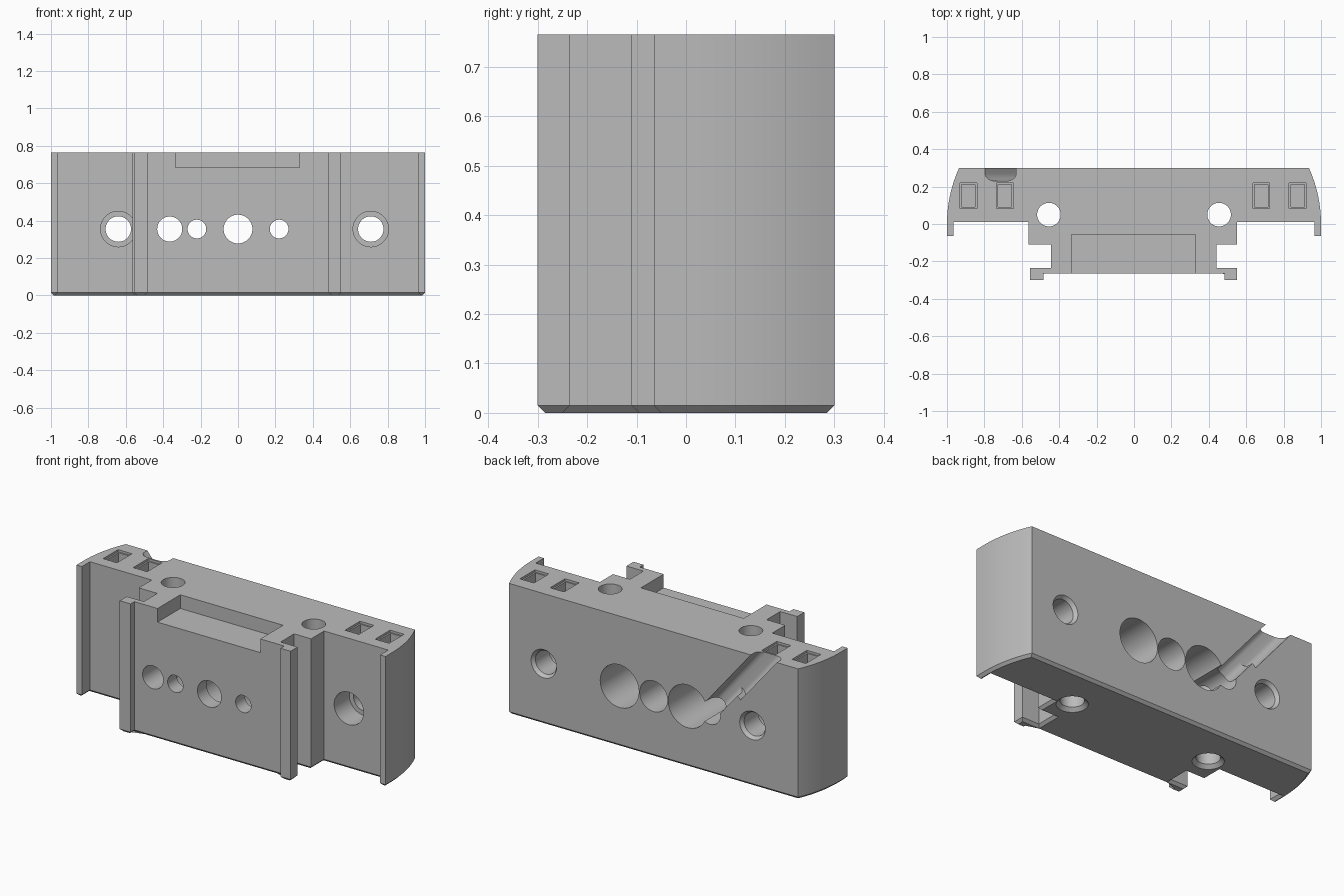
import bpy, bmesh, math
from mathutils import Matrix, Vector

cube = bpy.data.objects.get("Cube")
if cube:
    bpy.data.objects.remove(cube, do_unlink=True)

HEIGHT = 0.765
MID = 0.355

grey = bpy.data.materials.new("plain grey")
grey.use_nodes = True
grey.diffuse_color = (0.5, 0.5, 0.5, 1)
grey.node_tree.nodes["Principled BSDF"].inputs["Base Color"].default_value = (0.5, 0.5, 0.5, 1)


def finish(name, bm):
    bmesh.ops.recalc_face_normals(bm, faces=bm.faces)
    mesh = bpy.data.meshes.new(name)
    bm.to_mesh(mesh)
    bm.free()
    mesh.materials.append(grey)
    obj = bpy.data.objects.new(name, mesh)
    bpy.context.collection.objects.link(obj)
    return obj


def prism(name, outline, depth, matrix=Matrix(), chamfer=0):
    """Extrude an outline along local z, with an optional chamfered base."""
    bm = bmesh.new()
    face = bm.faces.new([bm.verts.new((x, y, 0)) for x, y in outline])
    ext = bmesh.ops.extrude_face_region(bm, geom=[face])
    top = [v for v in ext["geom"] if isinstance(v, bmesh.types.BMVert)]
    bmesh.ops.translate(bm, verts=top, vec=(0, 0, depth))
    bmesh.ops.recalc_face_normals(bm, faces=bm.faces)
    if chamfer:
        rim = [e for e in bm.edges if all(v.co.z < 1e-5 for v in e.verts)]
        bmesh.ops.bevel(bm, geom=rim, offset=chamfer, segments=1,
                        affect='EDGES', clamp_overlap=False)
    bmesh.ops.transform(bm, matrix=matrix, verts=bm.verts)
    return finish(name, bm)


def cone(start, end, r1, r2=None):
    """Round cutter between two points."""
    a, b = Vector(start), Vector(end)
    bm = bmesh.new()
    bmesh.ops.create_cone(bm, cap_ends=True, segments=48, radius1=r1,
                          radius2=r1 if r2 is None else r2, depth=(b - a).length)
    turn = (b - a).to_track_quat('Z', 'Y').to_matrix().to_4x4()
    bmesh.ops.transform(bm, matrix=Matrix.Translation((a + b) / 2) @ turn, verts=bm.verts)
    return finish("cutter", bm)


def box(x0, x1, y0, y1, z0, z1):
    return prism("cutter", [(x0, y0), (x1, y0), (x1, y1), (x0, y1)], z1 - z0,
                 Matrix.Translation((0, 0, z0)))


def cut(cutter):
    cutter.hide_render = True
    mod = body.modifiers.new("cut", 'BOOLEAN')
    mod.operation = 'DIFFERENCE'
    mod.solver = 'EXACT'
    mod.object = cutter
    bpy.context.view_layer.objects.active = body
    bpy.ops.object.modifier_apply(modifier=mod.name)
    bpy.data.objects.remove(cutter, do_unlink=True)


# Body: half profile with a front flange, a wing and a curved end
def half_profile(side, shoulder, neck, flange):
    r = 0.725
    pts = [(0.485, -0.265), (0.485, -0.3), (flange, -0.3), (flange, -0.235),
           (neck, -0.235), (neck, -0.11), (shoulder, -0.11), (shoulder, 0.01),
           (0.965, 0.01), (0.965, -0.065), (1, -0.065)]
    for i in range(13):
        y = 0.3 * i / 12
        pts.append((1 - r + math.sqrt(r * r - y * y), y))
    return [(side * x, y) for x, y in pts]


outline = half_profile(1, 0.55, 0.44, 0.55) + half_profile(-1, 0.565, 0.445, 0.555)[::-1]
body = prism("mounting_block", outline, HEIGHT, chamfer=0.015)

# Shallow recess in the front top edge
cut(box(-0.335, 0.33, -0.4, -0.055, 0.685, 0.9))

# Vertical holes, countersunk below
for x in (-0.455, 0.455):
    cut(cone((x, 0.05, -0.1), (x, 0.05, 0.9), 0.063))
    cut(cone((x, 0.05, -0.01), (x, 0.05, 0.02), 0.093, 0.063))

# Wing holes with a front counterbore and a rear countersink
for x in (-0.64, 0.71):
    cut(cone((x, -0.02, MID), (x, 0.15, MID), 0.095))
    cut(cone((x, 0.1, MID), (x, 0.4, MID), 0.068))
    cut(cone((x, 0.31, MID), (x, 0.28, MID), 0.09, 0.068))

# Centre row of through holes, and wider bores from the back
for x, r in ((-0.365, 0.067), (-0.22, 0.05), (0, 0.077), (0.22, 0.05)):
    cut(cone((x, -0.4, MID), (x, 0.4, MID), r))
for x, r in ((-0.22, 0.125), (0, 0.09), (0.22, 0.125)):
    cut(cone((x, -0.18, MID), (x, 0.4, MID), r))

# Blind pockets in the top, with a bevelled mouth
for x in (-0.885, -0.69, 0.68, 0.875):
    cut(box(x - 0.036, x + 0.036, 0.09, 0.212, 0.56, 0.9))
    cut(box(x - 0.045, x + 0.045, 0.082, 0.22, 0.752, 0.9))


# Slanted channel in the back: a rounded trough, wider in its upper part
def channel(start, length, width, depth):
    along = Vector((-0.64, 0, 0.77)).normalized()
    across = Vector((-along.z, 0, along.x))
    out = Vector((0, 1, 0))
    if across.cross(out).dot(along) < 0:
        across, start_shift = -across, -width
    else:
        start_shift = 0
    r = 0.04
    pts = [(0, 0.1), (width, 0.1)]
    for cx, first in ((width - r, 0), (r, -90)):
        for i in range(7):
            a = math.radians(first - 15 * i)
            pts.append((cx + r * math.cos(a), r - depth + r * math.sin(a)))
    frame = Matrix((across, out, along)).transposed().to_4x4()
    origin = Vector((start[0], 0.3, start[1])) + across * start_shift
    return prism("cutter", pts, length, Matrix.Translation(origin) @ frame)


cut(channel((-0.31, 0.38), 0.7, 0.1, 0.07))
cut(channel((-0.465, 0.566), 0.5, 0.128, 0.07))

# Keep the flat faces crisp and the bores smooth
bpy.ops.object.select_all(action='DESELECT')
body.select_set(True)
bpy.context.view_layer.objects.active = body
bpy.ops.object.shade_smooth_by_angle(angle=math.radians(25))
